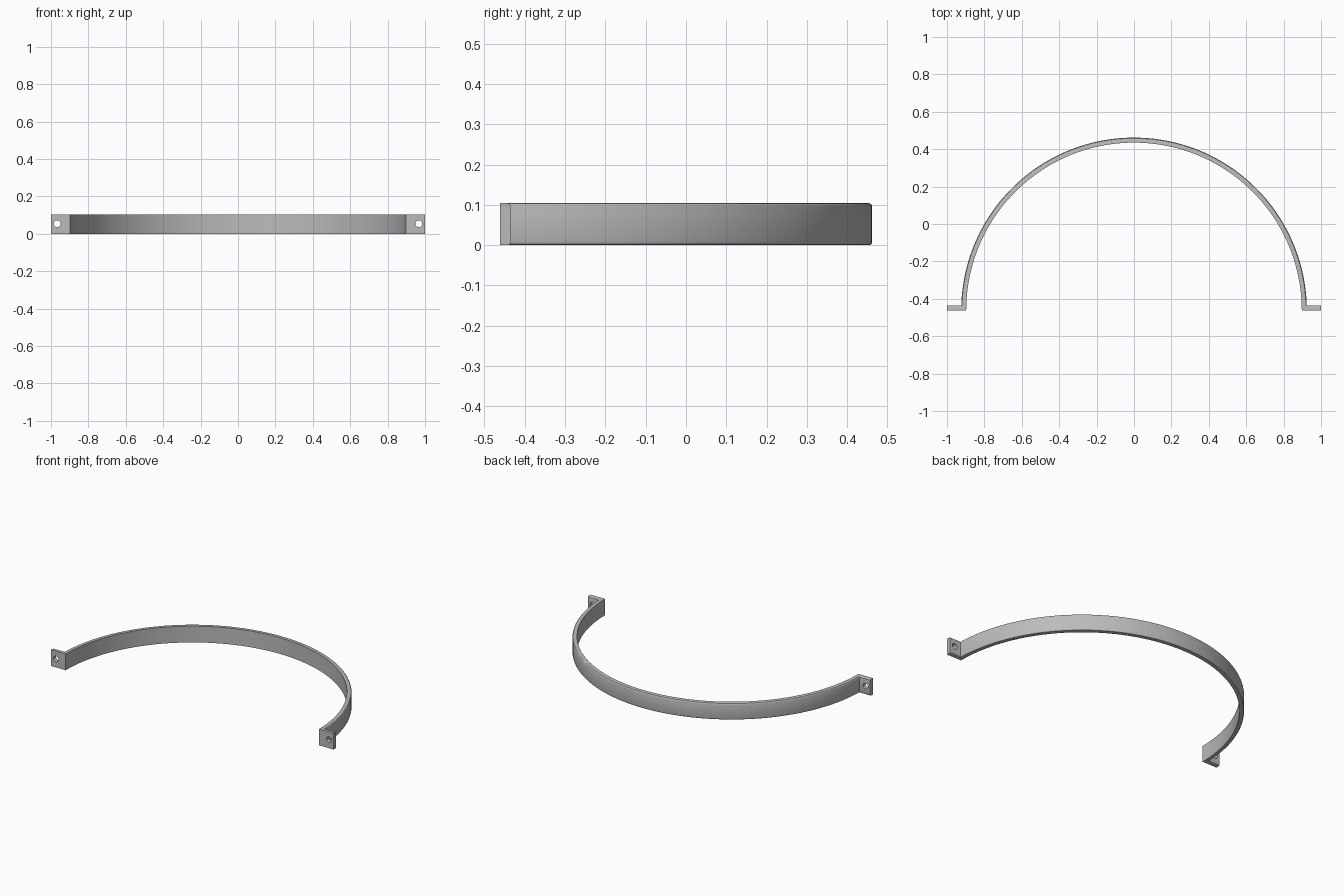
import bpy, bmesh
from math import sin, cos, pi, asin, hypot

cube = bpy.data.objects.get("Cube")
if cube:
    bpy.data.objects.remove(cube, do_unlink=True)

R_OUT, R_IN = 0.924, 0.897
FRONT, BACK = -0.462, -0.435
HEIGHT, ROUND, STEPS = 0.104, 0.008, 96

steel = bpy.data.materials.new("grey steel")
steel.use_nodes = True
colour = (0.5, 0.5, 0.5, 1)
steel.diffuse_color = colour
steel.node_tree.nodes["Principled BSDF"].inputs["Base Color"].default_value = colour


def arc(radius, start, end):
    angles = [start + (end - start) * i / STEPS for i in range(STEPS + 1)]
    return [(radius * cos(a), FRONT + radius * sin(a)) for a in angles]


# Half-ring outline with a mounting tab at each end
lift = asin((BACK - FRONT) / R_OUT)
outline = ([(1, FRONT), (1, BACK)] + arc(R_OUT, lift, pi - lift)
           + [(-1, BACK), (-1, FRONT)] + arc(R_IN, pi, 0))

bm = bmesh.new()
base = bm.faces.new([bm.verts.new((x, y, 0)) for x, y in outline])
top = bmesh.ops.extrude_face_region(bm, geom=[base])["geom"]
bmesh.ops.translate(bm, vec=(0, 0, HEIGHT),
                    verts=[v for v in top if isinstance(v, bmesh.types.BMVert)])
bmesh.ops.recalc_face_normals(bm, faces=bm.faces)


# Round the upper and lower rims on the outer side only
def on_outer_rim(edge):
    a, b = (v.co for v in edge.verts)
    if abs(a.z - b.z) > 0.001:
        return False
    return all(p.y > BACK - 0.001 and hypot(p.x, p.y - FRONT) > R_OUT - 0.001
               for p in (a, b))


bmesh.ops.bevel(bm, geom=[e for e in bm.edges if on_outer_rim(e)],
                offset=ROUND, segments=3, profile=0.5, affect='EDGES')
mesh = bpy.data.meshes.new("bracket_band")
bm.to_mesh(mesh)
bm.free()
band = bpy.data.objects.new("bracket_band", mesh)
bpy.context.collection.objects.link(band)
mesh.materials.append(steel)

# Screw hole through each tab
for side, name in ((1, "left"), (-1, "right")):
    bpy.ops.mesh.primitive_cylinder_add(
        vertices=32, radius=0.018, depth=0.1, rotation=(pi / 2, 0, 0),
        location=(side * 0.967, (FRONT + BACK) / 2, 0.054))
    cutter = bpy.context.object
    cutter.name = name + "_hole_cutter"
    cutter.data.materials.append(steel)
    cutter.hide_render = True
    cutter.hide_set(True)
    hole = band.modifiers.new(name + "_screw_hole", 'BOOLEAN')
    hole.operation = 'DIFFERENCE'
    hole.solver = 'EXACT'
    hole.object = cutter

bpy.ops.object.select_all(action='DESELECT')
band.select_set(True)
bpy.context.view_layer.objects.active = band
bpy.ops.object.shade_smooth_by_angle(angle=pi / 6)
